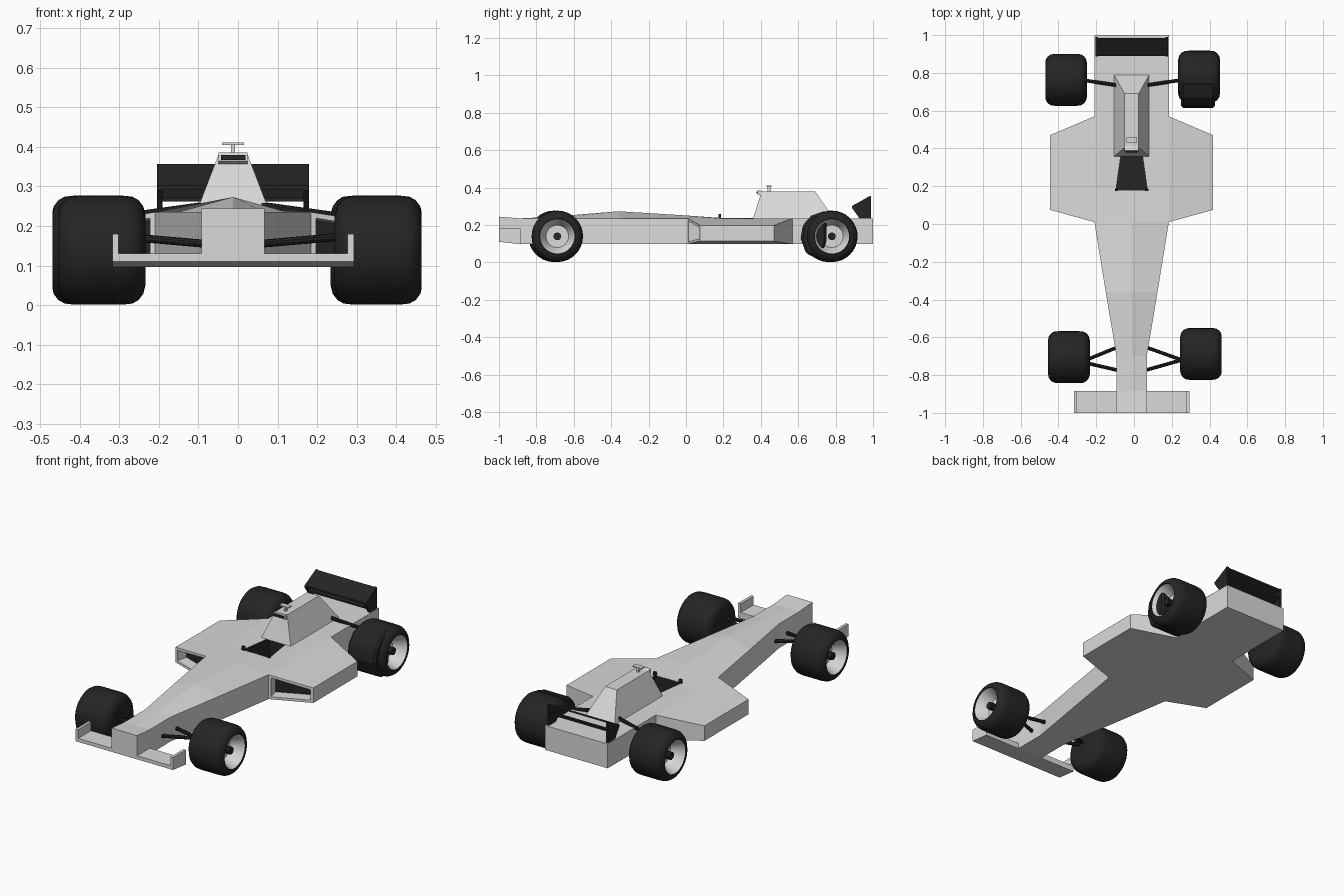
import bpy, bmesh, math
from mathutils import Vector

cube = bpy.data.objects.get("Cube")
if cube:
    bpy.data.objects.remove(cube)

CX = -0.0125  # centre line of the bodywork


def material(name, rgb):
    m = bpy.data.materials.new(name)
    m.use_nodes = True
    m.diffuse_color = (*rgb, 1)
    m.node_tree.nodes["Principled BSDF"].inputs["Base Color"].default_value = (*rgb, 1)
    return m


GREY = material("light_grey", (0.7, 0.7, 0.7))
BLACK = material("black", (0.018, 0.018, 0.018))


def finish(name, bm, mats):
    bmesh.ops.recalc_face_normals(bm, faces=bm.faces)
    me = bpy.data.meshes.new(name)
    bm.to_mesh(me)
    bm.free()
    ob = bpy.data.objects.new(name, me)
    bpy.context.collection.objects.link(ob)
    for m in mats:
        me.materials.append(m)
    return ob


def loft_mesh(rings):
    """Skin a run of equal point rings and cap both ends."""
    bm = bmesh.new()
    rows = [[bm.verts.new(p) for p in ring] for ring in rings]
    n = len(rows[0])
    for a, b in zip(rows, rows[1:]):
        for i in range(n):
            j = (i + 1) % n
            bm.faces.new((a[i], a[j], b[j], b[i]))
    bm.faces.new(rows[0])
    bm.faces.new(rows[-1])
    bmesh.ops.recalc_face_normals(bm, faces=bm.faces)
    return bm


def loft(name, rings, mat):
    return finish(name, loft_mesh(rings), [mat])


def prism(name, profile, x0, x1, mat):
    """Extrude a (y, z) profile sideways."""
    return loft(name, [[(x, y, z) for y, z in profile] for x in (x0, x1)], mat)


def box(name, x, y, z, mat):
    return prism(name, [(y[0], z[0]), (y[1], z[0]), (y[1], z[1]), (y[0], z[1])], *x, mat)


def rect(w, y0, y1, z):
    return [(CX - w, y0, z), (CX + w, y0, z), (CX + w, y1, z), (CX - w, y1, z)]


def rod(name, a, b, r, mat):
    a, b = Vector(a), Vector(b)
    bm = bmesh.new()
    bmesh.ops.create_cone(bm, cap_ends=True, segments=10, radius1=r, radius2=r, depth=(b - a).length)
    ob = finish(name, bm, [mat])
    ob.location = (a + b) / 2
    ob.rotation_euler = (b - a).to_track_quat('Z', 'Y').to_euler()
    return ob


# Main body: y, half width, bottom, edge height, ridge height
stations = [(-1, .08, .11, .244, .244), (-.885, .08, .097, .235, .235),
            (-.7, .08, .097, .235, .245), (-.36, .137, .097, .235, .273),
            (.01, .197, .097, .235, .25), (.19, .197, .097, .235, .237),
            (.57, .197, .097, .235, .235), (1, .197, .097, .235, .235)]
body = loft("body", [[(CX - w, y, lo), (CX + w, y, lo), (CX + w, y, edge),
                      (CX, y, ridge), (CX - w, y, edge)]
                     for y, w, lo, edge, ridge in stations], GREY)
body.data.materials.append(BLACK)

# Cockpit opening, wider at the front
cutter = loft("cockpit_cutter", [[(CX - .083, .18, z), (CX + .083, .18, z),
                                  (CX + .055, .38, z), (CX - .055, .38, z)]
                                 for z in (.14, .3)], GREY)
cutter.hide_render = True
mod = body.modifiers.new("cockpit", 'BOOLEAN')
mod.operation = 'DIFFERENCE'
mod.solver = 'EXACT'
mod.object = cutter
bpy.context.view_layer.objects.active = body
bpy.ops.object.modifier_apply(modifier=mod.name)
bpy.data.objects.remove(cutter)
for f in body.data.polygons:
    c = f.center
    inside = abs(c.x - CX) < .09 and .17 < c.y < .39 and .12 < c.z < .225
    f.material_index = 1 if inside else 0

# Cockpit mirrors
for s, side in ((1, "left"), (-1, "right")):
    x = CX + s * .08
    box(side + "_mirror", (x - .008, x + .008), (.175, .187), (.232, .258), BLACK)

# Side pods with recessed inlets
for s, side in ((1, "left"), (-1, "right")):
    inner = [(.01, .097), (.57, .097), (.57, .235), (.01, .235)]
    outer = [(.075, .113), (.47, .113), (.47, .198), (.075, .198)]
    bm = loft_mesh([[(CX + s * x, y, z) for y, z in ring]
                    for x, ring in ((.197, inner), (.432, outer))])
    front = [f for f in bm.faces if f.normal.y < -.5]
    bmesh.ops.inset_individual(bm, faces=front, thickness=.02, depth=0)
    bmesh.ops.inset_individual(bm, faces=front, thickness=.004, depth=-.06)
    for f in front:
        f.material_index = 1
    finish(side + "_side_pod", bm, [GREY, BLACK])

# Engine cover, air intake and roof camera
loft("engine_cover", [rect(.093, .358, .79, .234), rect(.037, .405, .69, .38)], GREY)
prism("intake_frame", [(.382, .364), (.41, .35), (.42, .378), (.388, .386)], CX - .037, CX + .037, GREY)
box("intake_opening", (CX - .031, CX + .031), (.378, .386), (.367, .379), BLACK)
box("camera_post", (CX - .005, CX + .005), (.435, .452), (.375, .406), GREY)
box("camera_bar", (CX - .028, CX + .028), (.43, .457), (.404, .411), GREY)

# Front wing with end plates
wing = [(-1, .11), (-.885, .097), (-.885, .13), (-1, .13)]
plate = wing[:2] + [(-.885, .18), (-1, .18)]
prism("front_wing", wing, CX - .29, CX + .29, GREY)
for s, side in ((1, "left"), (-1, "right")):
    prism(side + "_front_end_plate", plate, CX + s * .289, CX + s * .305, GREY)

# Rear wing with end plates
prism("rear_wing_flap", [(.89, .292), (.985, .345), (.985, .356), (.89, .302)], CX - .19, CX + .19, BLACK)
prism("rear_wing_slat", [(.905, .262), (.985, .296), (.985, .307), (.905, .272)], CX - .19, CX + .19, BLACK)
for s, side in ((1, "left"), (-1, "right")):
    prism(side + "_rear_end_plate", [(.888, .29), (.93, .232), (.99, .225), (.99, .356), (.888, .302)],
          CX + s * .178, CX + s * .192, BLACK)


# Wheels: one turned profile of (radius, outward offset)
def wheel(name, x, y, s):
    tyre = [(.09, -.111), (.11, -.106), (.126, -.094), (.135, -.078), (.1375, -.055),
            (.1375, .055), (.135, .078), (.126, .094), (.11, .106), (.095, .109)]
    profile = [(0, -.111)] + tyre + [(.092, .105), (.06, .035), (0, .035)]
    bm = bmesh.new()
    vs = [bm.verts.new((s * u, 0, r)) for r, u in profile]
    edges = [bm.edges.new(p) for p in zip(vs, vs[1:])]
    bmesh.ops.spin(bm, geom=vs + edges, axis=(1, 0, 0), cent=(0, 0, 0),
                   steps=32, angle=math.tau, use_merge=True)
    bmesh.ops.remove_doubles(bm, verts=bm.verts, dist=.0001)
    for f in bm.faces:
        c = f.calc_center_median()
        dished = math.hypot(c.y, c.z) < .09 and s * c.x > 0
        f.material_index = 1 if dished else 0
    ob = finish(name, bm, [BLACK, GREY])
    ob.location = (x, y, .139)
    bpy.ops.object.select_all(action='DESELECT')
    ob.select_set(True)
    bpy.context.view_layer.objects.active = ob
    bpy.ops.object.shade_smooth_by_angle(angle=math.radians(35))
    rod(name + "_hub", (x + s * .03, y, .139), (x + s * .085, y, .139), .021, BLACK)


wheel("front_left_wheel", .355, -.688, 1)
wheel("front_right_wheel", -.345, -.705, -1)
wheel("rear_left_wheel", .345, .78, 1)
wheel("rear_right_wheel", -.36, .763, -1)

# Guard wrapped around the front of one rear tyre
guard = prism("rear_left_guard", [(.75, .277), (.67, .25), (.625, .2), (.613, .13), (.64, .05),
                                  (.7, .018), (.75, .1)], .25, .428, BLACK)
bev = guard.modifiers.new("bevel", 'BEVEL')
bev.width = .012
bev.segments = 1

# Suspension arms
for s, side in ((1, "left"), (-1, "right")):
    wy = -.72 if s > 0 else -.73
    for y, label in ((-.65, "rear"), (-.775, "front")):
        rod(f"{side}_front_arm_{label}", (CX + s * .07, y, .155), (CX + s * .265, wy, .172), .01, BLACK)
    rod(side + "_rear_arm", (CX + s * .08, .735, .25), (CX + s * .26, .762, .225), .01, BLACK)
